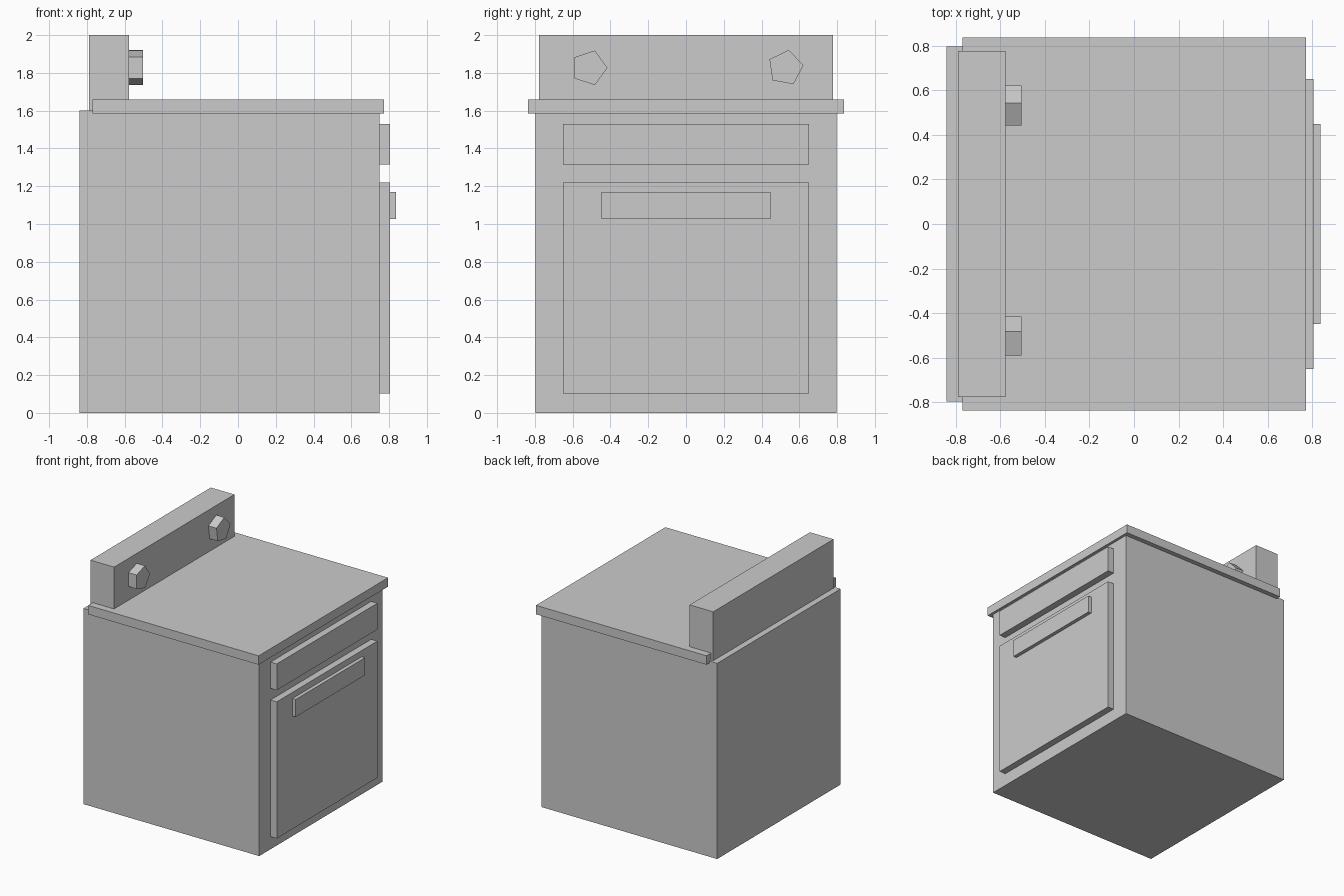
import bpy, bmesh
from math import cos, sin, pi, radians

if "Cube" in bpy.data.objects:
    bpy.data.objects.remove(bpy.data.objects["Cube"])


def prism(name, x0, x1, profile):
    """Extrude a closed (y, z) profile along x."""
    bm = bmesh.new()
    face = bm.faces.new([bm.verts.new((x0, y, z)) for y, z in profile])
    ext = bmesh.ops.extrude_face_region(bm, geom=[face], use_keep_orig=True)
    verts = [v for v in ext["geom"] if isinstance(v, bmesh.types.BMVert)]
    bmesh.ops.translate(bm, verts=verts, vec=(x1 - x0, 0, 0))
    bmesh.ops.recalc_face_normals(bm, faces=bm.faces)
    mesh = bpy.data.meshes.new(name)
    bm.to_mesh(mesh)
    bm.free()
    obj = bpy.data.objects.new(name, mesh)
    bpy.context.collection.objects.link(obj)
    return obj


def box(name, x0, x1, half_y, z0, z1):
    return prism(name, x0, x1, [(-half_y, z0), (half_y, z0), (half_y, z1), (-half_y, z1)])


# Main cabinet, overhanging cooktop and rear control panel
box("oven_body", -0.84, 0.75, 0.797, 0, 1.6)
box("cooktop", -0.77, 0.772, 0.836, 1.585, 1.658)
box("control_panel", -0.79, -0.577, 0.777, 1.6, 2.0)

# Drawer, oven door and its handle on the working side
box("drawer_front", 0.75, 0.806, 0.65, 1.315, 1.53)
box("oven_door", 0.75, 0.806, 0.65, 0.103, 1.22)
box("door_handle", 0.806, 0.836, 0.448, 1.027, 1.17)

# Five-sided knobs, each turned slightly differently
for name, cy, turn in (("left_knob", -0.512, 0), ("right_knob", 0.527, 8)):
    angles = [radians(turn) + i * 2 * pi / 5 for i in range(5)]
    prism(name, -0.577, -0.504,
          [(cy + 0.096 * cos(a), 1.827 + 0.096 * sin(a)) for a in angles])
